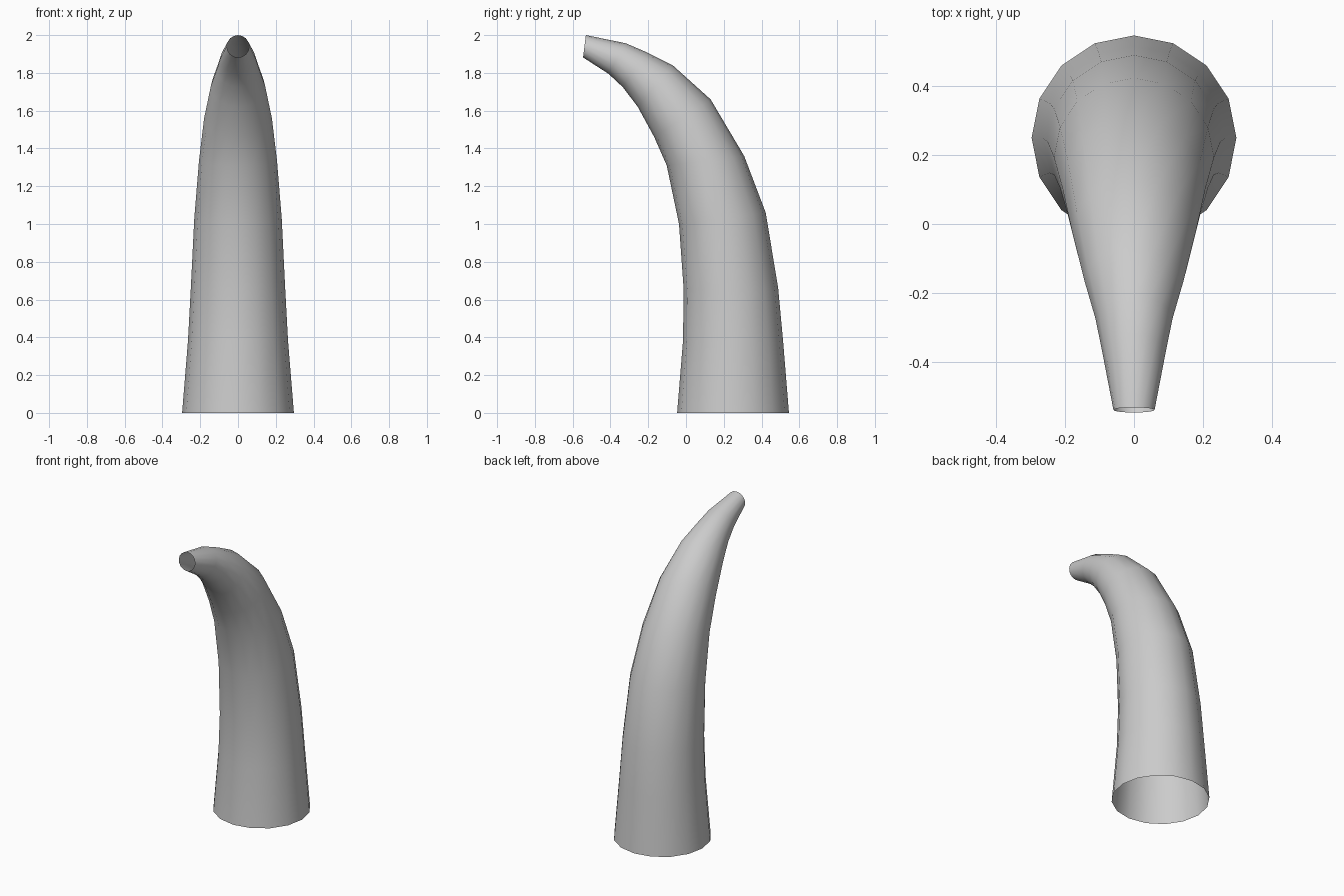
import bpy, bmesh, math
from mathutils import Vector

if "Cube" in bpy.data.objects:
    bpy.data.objects.remove(bpy.data.objects["Cube"])

SIDES = 16

# Side profile: back point (y, z) and front point (y, z) of each ring
rings = [
    ((0.545, 0.00), (-0.047, 0.00)),
    ((0.514, 0.38), (-0.016, 0.38)),
    ((0.488, 0.66), (-0.012, 0.65)),
    ((0.422, 1.06), (-0.037, 1.00)),
    ((0.308, 1.36), (-0.102, 1.31)),
    ((0.130, 1.66), (-0.168, 1.46)),
    ((-0.07, 1.84), (-0.255, 1.62)),
    ((-0.21, 1.91), (-0.335, 1.725)),
    ((-0.32, 1.957), (-0.41, 1.795)),
    ((-0.53, 2.00), (-0.545, 1.882)),
]

# Curved tapering tube, open at both ends
bm = bmesh.new()
loops = []
for back, front in rings:
    b, f = Vector((0, *back)), Vector((0, *front))
    centre, axis = (b + f) / 2, (b - f) / 2
    r = axis.length
    loops.append([
        bm.verts.new(centre + axis * math.cos(a) + Vector((r * math.sin(a), 0, 0)))
        for a in (2 * math.pi * i / SIDES for i in range(SIDES))])

for low, high in zip(loops, loops[1:]):
    for i in range(SIDES):
        j = (i + 1) % SIDES
        bm.faces.new((low[j], low[i], high[i], high[j]))

mesh = bpy.data.meshes.new("horn")
bm.to_mesh(mesh)
bm.free()
horn = bpy.data.objects.new("horn", mesh)
bpy.context.collection.objects.link(horn)

# Smooth shading all over
for p in mesh.polygons:
    p.use_smooth = True
